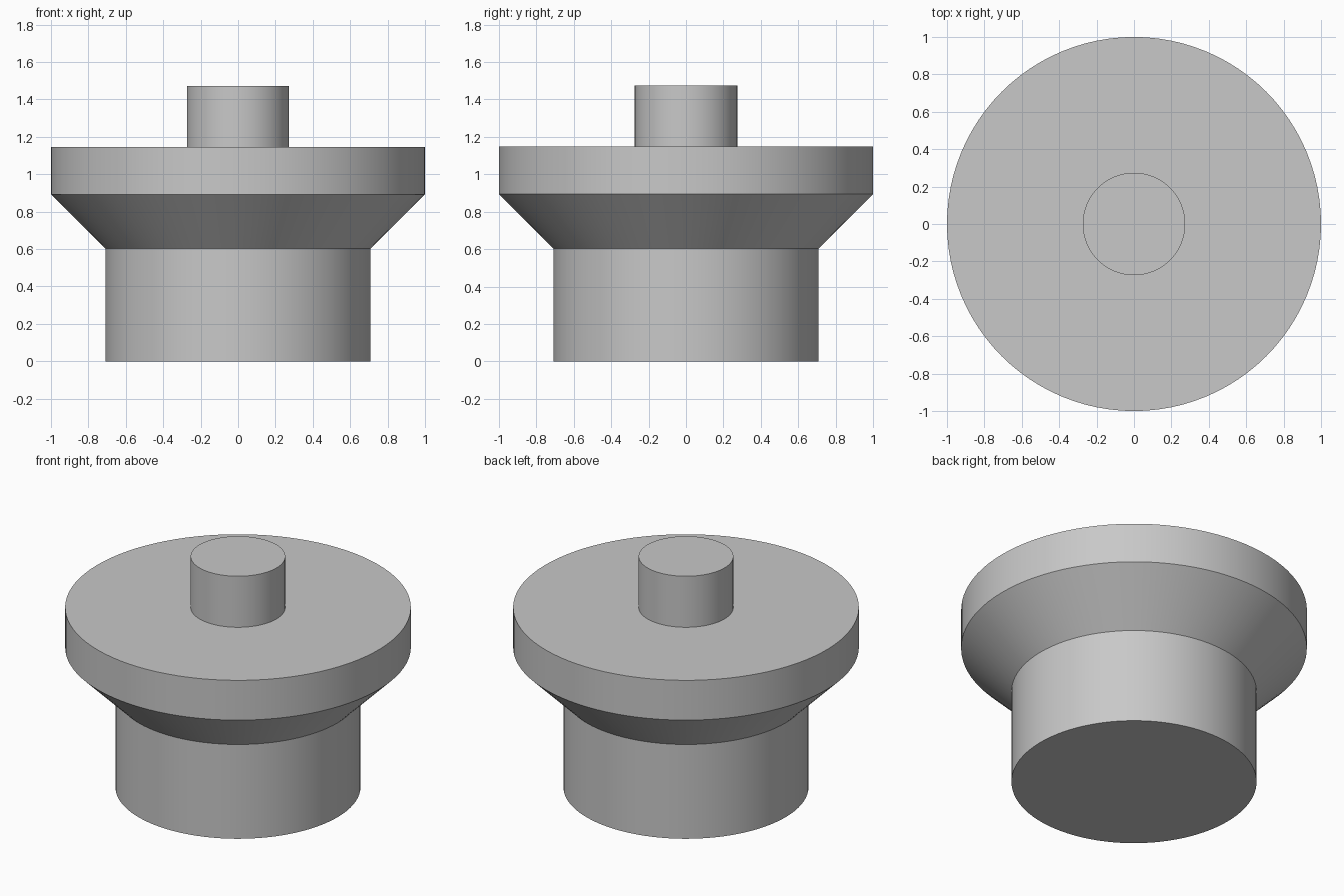
import bpy, bmesh, math
from mathutils import Matrix

cube = bpy.data.objects.get("Cube")
if cube:
    bpy.data.objects.remove(cube, do_unlink=True)

SIDES = 96
GREY = (0.58, 0.58, 0.58, 1.0)

grey = bpy.data.materials.new("plain_grey")
grey.use_nodes = True
grey.diffuse_color = GREY
grey.node_tree.nodes["Principled BSDF"].inputs["Base Color"].default_value = GREY

# Half outline (radius, height): base cylinder, flared cone, wide rim, top stem
profile = [(0.709, 0), (0.709, 0.602), (1, 0.893), (1, 1.147),
           (0.274, 1.147), (0.274, 1.473)]

# Turn the outline round the vertical axis and cap both ends
bm = bmesh.new()
rings = []
for radius, height in profile:
    ring = bmesh.ops.create_circle(bm, segments=SIDES, radius=radius,
                                   matrix=Matrix.Translation((0, 0, height)))
    rings.append(ring["verts"])
for low, high in zip(rings, rings[1:]):
    for i in range(SIDES):
        j = (i + 1) % SIDES
        bm.faces.new((low[i], low[j], high[j], high[i]))
bm.faces.new(rings[0])
bm.faces.new(rings[-1])
bmesh.ops.recalc_face_normals(bm, faces=bm.faces[:])

mesh = bpy.data.meshes.new("flanged_plug")
bm.to_mesh(mesh)
bm.free()
mesh.materials.append(grey)
plug = bpy.data.objects.new("flanged_plug", mesh)
bpy.context.collection.objects.link(plug)

# Smooth round walls, sharp rims
bpy.ops.object.select_all(action="DESELECT")
plug.select_set(True)
bpy.context.view_layer.objects.active = plug
bpy.ops.object.shade_smooth_by_angle(angle=math.radians(30))
